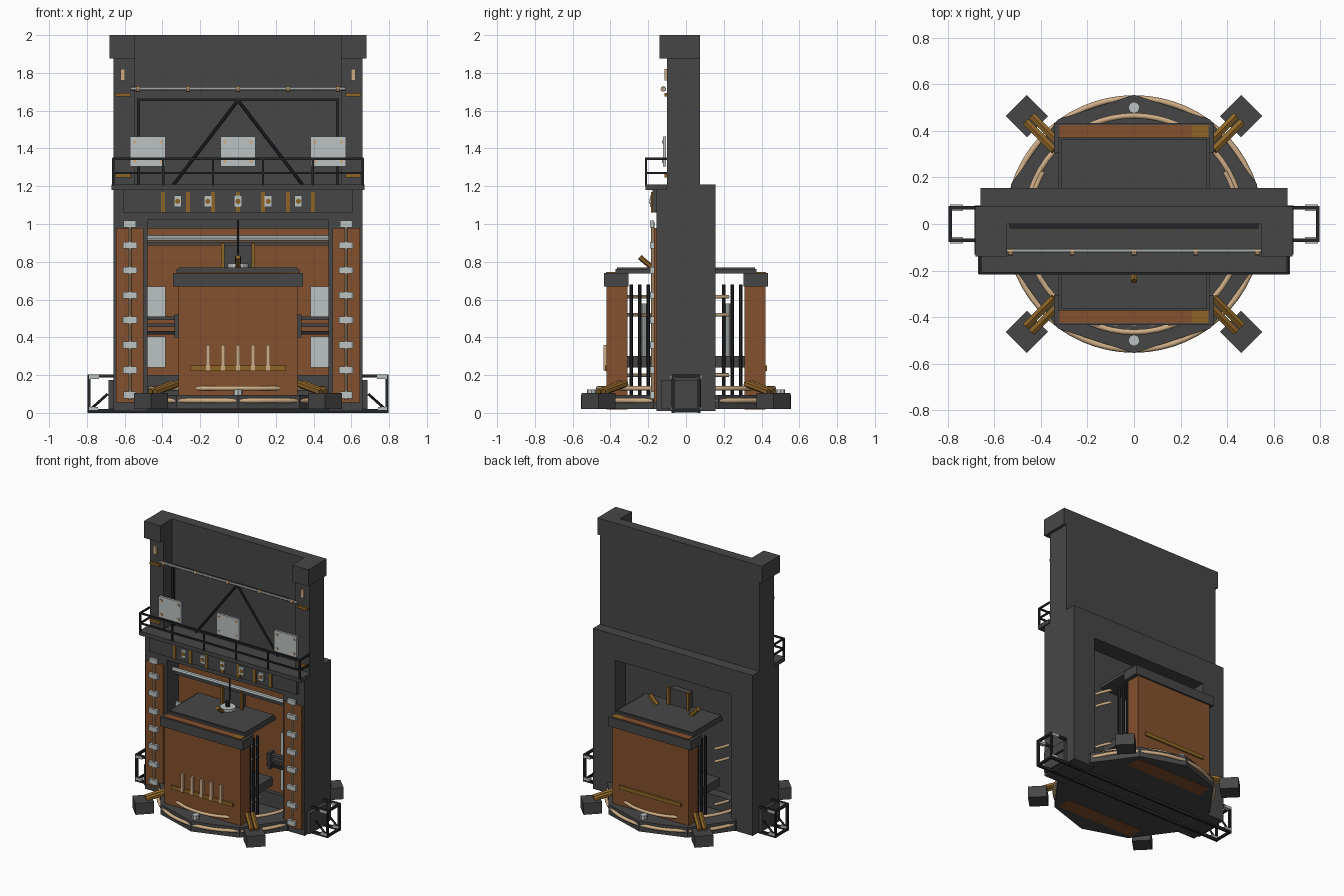
import bpy, math
from mathutils import Vector

old = bpy.data.objects.get("Cube")
if old:
    bpy.data.objects.remove(old)


def material(name, r, g, b):
    m = bpy.data.materials.new(name)
    m.use_nodes = True
    m.diffuse_color = (r, g, b, 1)
    m.node_tree.nodes["Principled BSDF"].inputs["Base Color"].default_value = (r, g, b, 1)
    return m


GRAY = material("dark_steel", .062, .062, .062)
BROWN = material("rust_brown", .23, .082, .027)
LIGHT = material("pale_metal", .5, .55, .54)
BEIGE = material("beige_pipe", .62, .42, .24)
OCHRE = material("ochre_brass", .27, .13, .02)
BLACK = material("black_iron", .018, .019, .021)


def finish(name, mat):
    o = bpy.context.object
    o.name = name
    o.data.materials.append(mat)
    return o


def box(name, mat, x0, x1, y0, y1, z0, z1):
    bpy.ops.mesh.primitive_cube_add(size=1, location=((x0 + x1) / 2, (y0 + y1) / 2, (z0 + z1) / 2))
    o = finish(name, mat)
    o.scale = (abs(x1 - x0), abs(y1 - y0), abs(z1 - z0))
    return o


def pair(name, mat, x0, x1, *rest):
    # same box on the left and on the right
    for s, side in ((1, "left"), (-1, "right")):
        box(side + "_" + name, mat, s * x0, s * x1, *rest)


def bar(name, mat, a, b, r, sides=6):
    a, b = Vector(a), Vector(b)
    d = b - a
    bpy.ops.mesh.primitive_cylinder_add(vertices=sides, radius=r, depth=d.length, location=(a + b) / 2)
    o = finish(name, mat)
    o.rotation_euler = d.to_track_quat('Z', 'Y').to_euler()
    return o


def arc(name, mat, radius, z, start, end, r):
    # round pipe following part of a circle, angles in degrees
    cu = bpy.data.curves.new(name, 'CURVE')
    cu.dimensions = '3D'
    cu.bevel_depth, cu.bevel_resolution = r, 2
    n = max(4, int(abs(end - start) / 6))
    sp = cu.splines.new('POLY')
    sp.points.add(n)
    for i, p in enumerate(sp.points):
        t = math.radians(start + (end - start) * i / n)
        p.co = (radius * math.cos(t), radius * math.sin(t), z, 1)
    o = bpy.data.objects.new(name, cu)
    bpy.context.collection.objects.link(o)
    cu.materials.append(mat)


# Portal frame
pair("portal_column", GRAY, .48, .66, -.155, .155, .01, 1.21)
box("portal_lintel", GRAY, -.48, .48, -.155, .155, 1.02, 1.21)
box("portal_sill", GRAY, -.48, .48, -.05, .1, .02, .2)
box("inner_wall", BROWN, -.48, .48, -.02, -.01, .2, 1.02)
box("inner_wall_backing", GRAY, -.48, .48, -.01, .03, .2, 1.02)
box("inner_wall_header", GRAY, -.48, .48, -.06, -.02, .975, 1.02)
bar("inner_pipe", LIGHT, (-.48, -.08, .925), (.48, -.08, .925), .016, 8)
box("inner_rail", GRAY, -.48, .48, -.07, -.02, .885, .905)
for z0, z1 in ((.24, .405), (.505, .67)):
    pair("inner_plate", LIGHT, .385, .48, -.05, -.035, z0, z1)
for z in (.425, .465, .5):
    pair("inner_crossbar", BLACK if z < .45 else GRAY, .3, .48, -.09, -.06, z - .009, z + .009)
pair("crossbar_bracket", GRAY, .315, .335, -.1, -.05, .4, .52)

# Upper tower
box("tower_panel", GRAY, -.66, .66, 0, .075, 1.21, 2)
pair("tower_column", GRAY, .545, .66, -.1, 0, 1.21, 1.88)
pair("tower_corner_block", GRAY, .545, .68, -.14, .075, 1.875, 2)
pair("tower_frame_post", BLACK, .52, .535, -.02, 0, 1.21, 1.66)
box("tower_frame_top", BLACK, -.535, .535, -.02, 0, 1.65, 1.665)
for s in (-1, 1):
    bar("tower_brace", BLACK, (0, -.01, 1.655), (s * .34, -.01, 1.21), .008)
bar("tower_pipe", LIGHT, (-.57, -.115, 1.715), (.57, -.115, 1.715), .009, 8)
for x in (-.53, -.265, 0, .265, .53):
    bar("tower_pipe_joint", BEIGE, (x - .01, -.12, 1.715), (x + .01, -.12, 1.715), .015, 8)
for x in (-.478, 0, .478):
    box("tower_plate", LIGHT, x - .093, x + .093, -.122, -.105, 1.305, 1.462)
    for dx in (-.07, .07):
        for z in (1.33, 1.435):
            box("plate_bolt", BEIGE, x + dx - .008, x + dx + .008, -.126, -.121, z - .008, z + .008)
for z in (1.255, 1.685):
    pair("tower_strap", OCHRE, .57, .65, -.115, -.1, z - .009, z + .009)
pair("tower_lamp", BEIGE, .597, .622, -.115, -.1, 1.76, 1.82)

# Balcony and signal beam
box("balcony_floor", GRAY, -.67, .67, -.215, -.1, 1.18, 1.21)
box("front_beam", GRAY, -.61, .61, -.178, -.155, 1.06, 1.18)
for z in (1.27, 1.345):
    box("balcony_rail", BLACK, -.665, .665, -.217, -.207, z - .006, z + .006)
    pair("balcony_end_rail", BLACK, .655, .665, -.212, -.1, z - .006, z + .006)
for i in range(6):
    x = -.66 + .264 * i
    box("balcony_post", BLACK, x - .006, x + .006, -.217, -.207, 1.2, 1.35)
for i in range(-3, 4):
    x = i * .1325
    box("beam_strap", OCHRE, x - .011, x + .011, -.185, -.175, 1.06, 1.17)
for i in range(-2, 3):
    x = i * .16
    box("beam_lamp", LIGHT, x - .02, x + .02, -.19, -.178, 1.09, 1.15)
    bar("beam_lamp_lens", OCHRE, (x, -.194, 1.12), (x, -.188, 1.12), .014, 8)

# Side door panels with clipped pipes
pair("door_panel", BROWN, .5, .645, -.17, -.155, .055, .98)
for s in (-1, 1):
    x = s * .572
    bar("door_pipe", BEIGE, (x, -.176, .07), (x, -.176, 1.01), .009, 8)
    for i in range(8):
        z = .095 + i * .132
        w = .036 if 0 < i < 7 else .033
        z = min(z, 1.0)
        box("door_clip", LIGHT, x - w, x + w, -.19, -.17, z - .018, z + .018)

# Turntable with pipes, corner feet and struts
bpy.ops.mesh.primitive_cylinder_add(vertices=10, radius=.555, depth=.075, location=(0, 0, .0575))
finish("turntable", GRAY)
arc("outer_pipe_ring", BEIGE, .54, .065, 0, 360, .013)
arc("inner_pipe_ring", BEIGE, .465, .13, 0, 360, .012)
for sx in (-1, 1):
    for sy in (-1, 1):
        foot = box("corner_foot", GRAY, -.064, .064, -.064, .064, .02, .105)
        foot.location = (sx * .46, sy * .463, .0625)
        foot.rotation_euler.z = math.pi / 4
        for k in (-.013, .013):
            bar("corner_strut", OCHRE, (sx * (.45 + k), sy * (.45 - k), .11),
                (sx * (.33 + k), sy * (.33 - k), .155), .018)

# Chamber: two end slabs, roof and open sides
for sy, end in ((-1, "front"), (1, "back")):
    box(end + "_slab", BROWN, -.315, .315, sy * .31, sy * .42, .017, .68)
    box(end + "_slab_cap", GRAY, -.343, .343, sy * .305, sy * .433, .67, .74)
    box(end + "_cap_inlay", BROWN, -.32, .25, sy * .372, sy * .424, .738, .745)
    box(end + "_cap_inlay_end", OCHRE, .25, .32, sy * .372, sy * .424, .738, .745)
    box(end + "_slab_strap", OCHRE, -.255, .255, sy * .42, sy * .43, .222, .25)
    for sx in (-1, 1):
        for y in (.2, .245, .29):
            bar("side_pole", BLACK, (sx * .3, sy * y, .09), (sx * .3, sy * y, .68), .01)
        bar("side_piston", LIGHT, (sx * .25, sy * .222, .3), (sx * .25, sy * .222, .58), .013, 8)
        for z in (.2, .52, .615):
            if sy > 0:
                mid = 90 - sx * 42
                arc("side_pipe", BEIGE, .45, z, mid - 18 if sx > 0 else mid + 18, 90 - sx * 75, .01)
            else:
                bar("side_pipe", BEIGE, (sx * .29, -.31, z), (sx * .29, -.15, z), .009, 8)
    bar("base_valve", LIGHT, (0, sy * .5, .09), (0, sy * .5, .125), .025, 8)
for i in range(-2, 3):
    box("front_gauge", BEIGE, i * .079 - .011, i * .079 + .011, -.437, -.42, .225, .36)
box("chamber_floor", GRAY, -.3, .3, -.31, .31, .24, .3)
box("chamber_roof", GRAY, -.325, .325, -.372, .372, .738, .762)
box("chamber_roof_step", GRAY, -.312, .312, -.365, .365, .76, .77)

# Hoist head on the roof
box("hoist_housing", GRAY, -.075, .075, -.06, .08, .77, .89)
for sx in (-1, 1):
    for y in (-.07, .09):
        box("hoist_post", OCHRE, sx * .072, sx * .09, y - .009, y + .009, .77, .9)
    bar("hoist_arm", OCHRE, (sx * .14, .14, .77), (sx * .2, .14, .83), .018)
bar("hoist_disc", LIGHT, (0, -.12, .77), (0, -.12, .79), .055, 12)
bar("hoist_hook", BLACK, (0, -.12, .79), (0, -.12, .83), .016, 8)
bar("hoist_cable", BLACK, (0, -.1, .83), (0, -.1, 1.02), .005)
bar("hoist_lever", OCHRE, (0, -.18, .77), (0, -.245, .825), .014)

# Side service cages and the rails beneath
pair("service_box", GRAY, .66, .685, -.13, .08, .02, .175)
for y in (-.07, .07):
    box("floor_rail", BLACK, -.797, .797, y - .008, y + .008, 0, .02)
    pair("cage_post", BLACK, .781, .797, y - .008, y + .008, .01, .2)
    pair("cage_top_rail", BLACK, .66, .797, y - .008, y + .008, .188, .204)
    pair("cage_clip", LIGHT, .735, .79, y - .014, y + .014, .18, .2)
    pair("cage_foot", LIGHT, .74, .79, y - .012, y + .012, .015, .032)
    for s in (-1, 1):
        bar("cage_brace", BLACK, (s * .69, y, .1), (s * .785, y, .015), .007)
for z in (.01, .196):
    pair("cage_end_rail", BLACK, .781, .797, -.07, .07, z - .008, z + .008)
